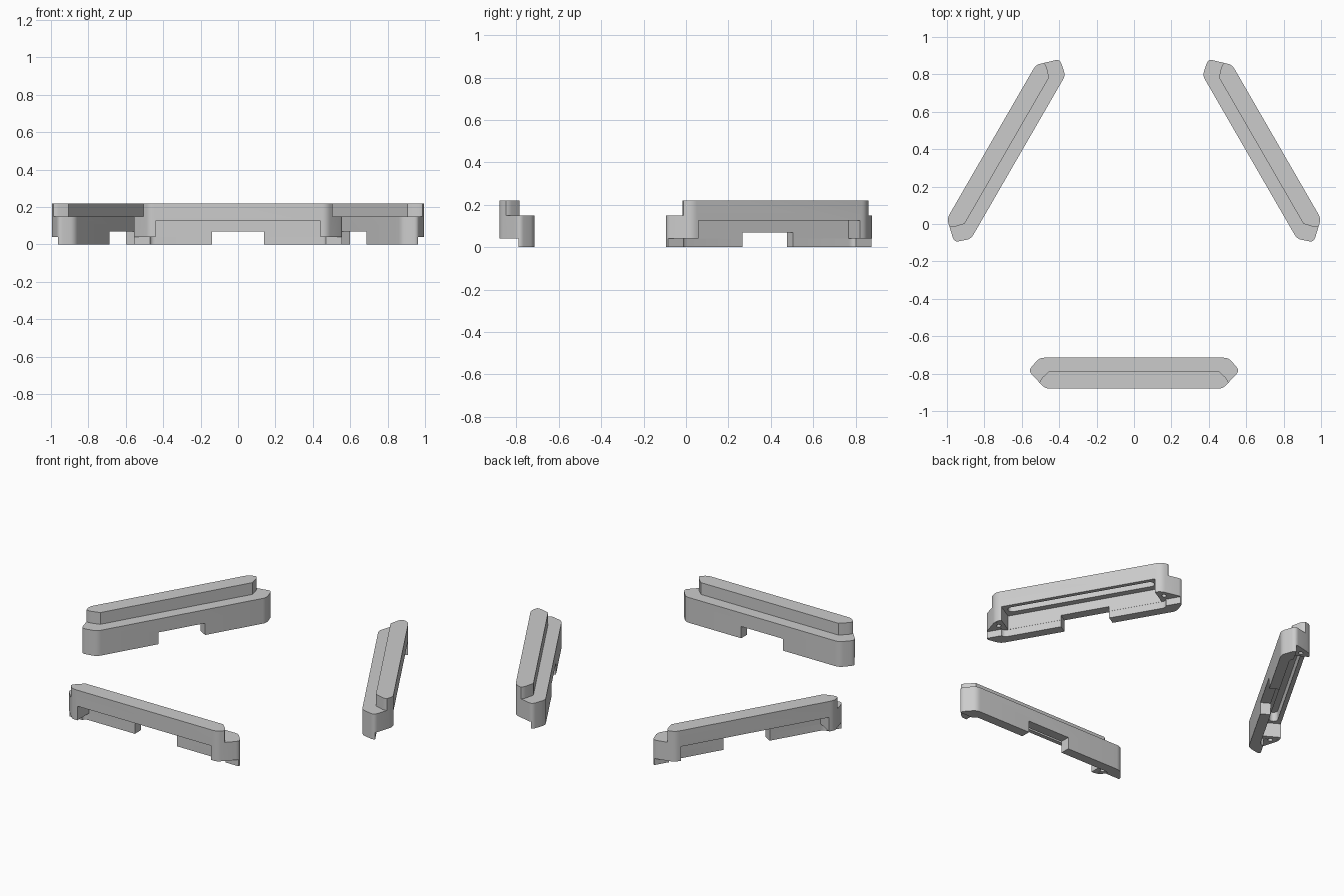
import bpy, bmesh, math
from mathutils import Vector

if "Cube" in bpy.data.objects:
    bpy.data.objects.remove(bpy.data.objects["Cube"])


def rounded(pts, radius, steps=5):
    """Round the corners of a closed 2D outline."""
    out, n = [], len(pts)
    for i, p in enumerate(pts):
        p = Vector(p)
        a, b = Vector(pts[i - 1]) - p, Vector(pts[(i + 1) % n]) - p
        r = min(radius, a.length * 0.49, b.length * 0.49)
        s, e = p + a.normalized() * r, p + b.normalized() * r
        for k in range(steps + 1):
            t = k / steps
            out.append((1 - t) ** 2 * s + 2 * t * (1 - t) * p + t * t * e)
    return out


def prism(name, pts, z0, z1):
    bm = bmesh.new()
    base = bm.faces.new([bm.verts.new((p[0], p[1], z0)) for p in pts])
    top = bmesh.ops.extrude_face_region(bm, geom=[base])["geom"]
    bmesh.ops.translate(bm, vec=(0, 0, z1 - z0),
                        verts=[v for v in top if isinstance(v, bmesh.types.BMVert)])
    bmesh.ops.recalc_face_normals(bm, faces=bm.faces)
    mesh = bpy.data.meshes.new(name)
    bm.to_mesh(mesh)
    bm.free()
    ob = bpy.data.objects.new(name, mesh)
    bpy.context.collection.objects.link(ob)
    return ob


def rect(x0, x1, y0, y1):
    return [(x0, y0), (x1, y0), (x1, y1), (x0, y1)]


def circle(x, y, r, n=20):
    return [(x + r * math.cos(2 * math.pi * i / n), y + r * math.sin(2 * math.pi * i / n))
            for i in range(n)]


def mirrored(half):
    """Complete a right-hand outline with its mirror image."""
    return half + [(-x, y) for x, y in reversed(half)]


# bar body
outline = mirrored([(0.475, -0.88), (0.565, -0.784), (0.505, -0.715)])
bar = prism("front_bar", rounded(outline, 0.025), 0, 0.22)

cutters = []


def cut(pts, z0, z1):
    ob = prism("cutter", pts, z0, z1)
    ob.hide_render = True
    cutters.append(ob)


# inner step below the raised rail
cut(mirrored([(0.7, -0.6), (0.7, -0.858), (0.506, -0.854), (0.502, -0.838),
              (0.492, -0.823), (0.452, -0.785)]), 0.15, 0.3)
# space under the end legs
cut(rect(-0.7, 0.7, -1, -0.79), -0.1, 0.04)
# long outer recess, wider under the legs
cut(rect(-0.44, 0.44, -1, -0.772), -0.11, 0.125)
cut(rounded(rect(-0.472, 0.472, -0.98, -0.771), 0.03), -0.12, 0.041)
# cable notch in the wall
cut(rect(-0.138, 0.138, -1.1, -0.6), -0.13, 0.07)
# groove in the recess ceiling
r, c = 0.024, 0.395
groove = [(s * c + r * math.cos(a), -0.832 + r * math.sin(a))
          for s, a0 in ((1, -math.pi / 2), (-1, math.pi / 2))
          for a in [a0 + math.pi * k / 10 for k in range(11)]]
cut(groove, 0.1, 0.18)
# screw holes in the legs
for s in (-1, 1):
    cut(circle(s * 0.474, -0.828, 0.013), 0, 0.13)

for c in cutters:
    mod = bar.modifiers.new("cut", "BOOLEAN")
    mod.operation, mod.solver, mod.object = "DIFFERENCE", "EXACT", c
bpy.context.view_layer.update()
mesh = bpy.data.meshes.new_from_object(
    bar.evaluated_get(bpy.context.evaluated_depsgraph_get()))
bar.modifiers.clear()
bar.data = mesh
for c in cutters:
    bpy.data.objects.remove(c)

# three bars around the centre
bars = [bar]
for i, name in ((1, "right_bar"), (2, "left_bar")):
    ob = bpy.data.objects.new(name, mesh)
    ob.rotation_euler.z = i * 2 * math.pi / 3
    bpy.context.collection.objects.link(ob)
    bars.append(ob)
for ob in bars:
    ob.select_set(True)
bpy.context.view_layer.objects.active = bar
bpy.ops.object.shade_smooth_by_angle(angle=math.radians(30))
